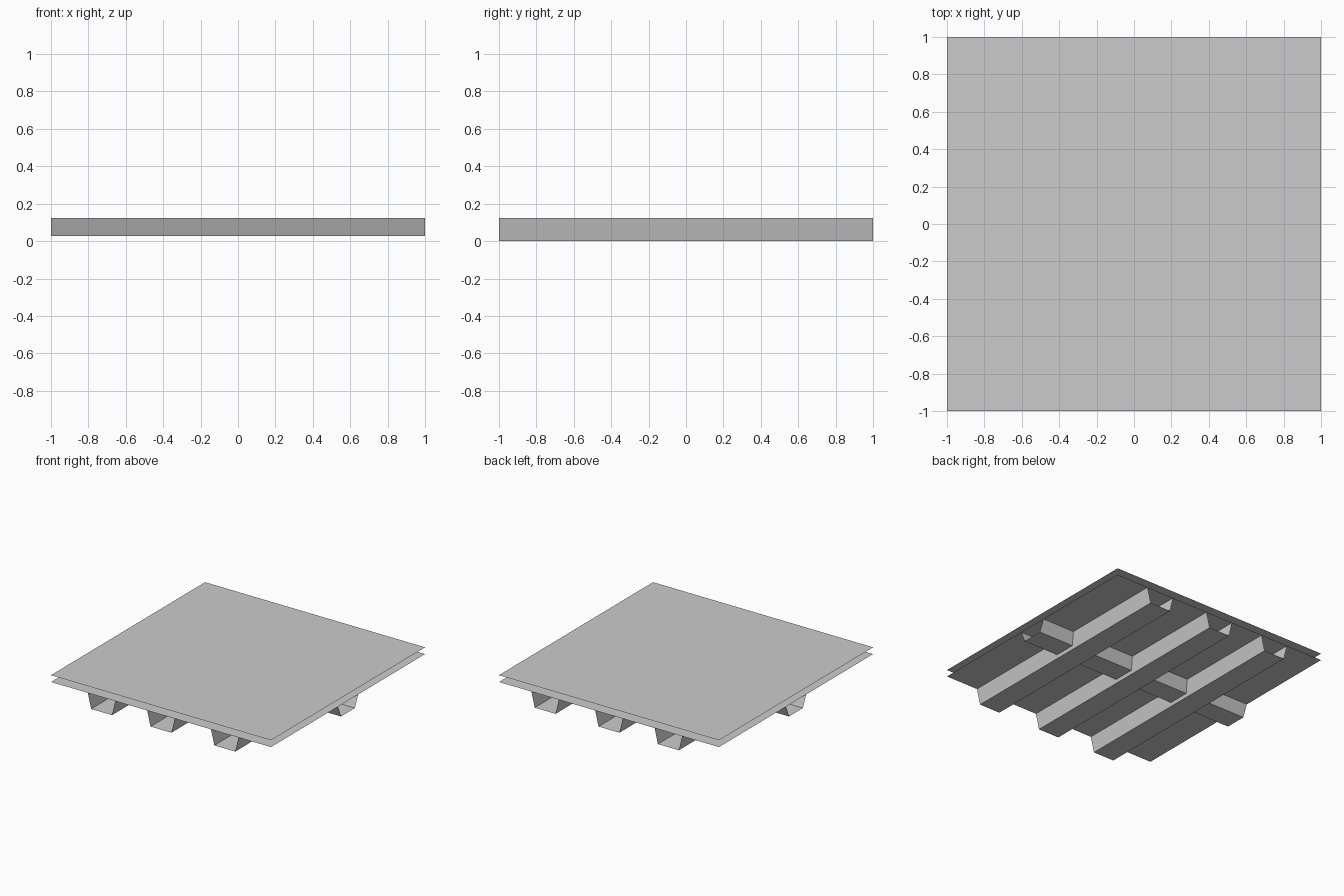
import bpy

# Remove the default cube
cube = bpy.data.objects.get("Cube")
if cube:
    bpy.data.objects.remove(cube)

# Single colour
grey = bpy.data.materials.new("light grey")
grey.use_nodes = True
colour = (0.6, 0.6, 0.6, 1)
grey.diffuse_color = colour
grey.node_tree.nodes["Principled BSDF"].inputs["Base Color"].default_value = colour

DECK_Z = 0.124
TOP_Z = 0.18


def extrude(name, profile, along):
    """Sweep an open (offset, height) profile over the full deck length."""
    verts = []
    for end in (-1, 1):
        for offset, z in profile:
            verts.append((offset, end, z) if along == "y" else (end, offset, z))
    n = len(profile)
    faces = []
    for i in range(n - 1):
        face = (i, i + 1, n + i + 1, n + i)
        faces.append(face if along == "x" else face[::-1])
    mesh = bpy.data.meshes.new(name)
    mesh.from_pydata(verts, [], faces)
    mesh.materials.append(grey)
    obj = bpy.data.objects.new(name, mesh)
    bpy.context.collection.objects.link(obj)
    return obj


def channel(name, centre, half_bottom, half_top, floor, along):
    """Open-ended trapezoidal trough hanging under the deck."""
    profile = [(centre - half_top, DECK_Z), (centre - half_bottom, floor),
               (centre + half_bottom, floor), (centre + half_top, DECK_Z)]
    return extrude(name, profile, along)


# Two thin sheets with an air gap between them
extrude("top_sheet", [(1, TOP_Z), (-1, TOP_Z)], "x")
extrude("deck_sheet", [(1, DECK_Z), (-1, DECK_Z)], "x")

# Three long ribs running front to back
for name, x in (("right_rib", -0.54), ("middle_rib", 0), ("left_rib", 0.58)):
    channel(name, x, 0.095, 0.125, 0, "y")

# Shallower rib crossing them
channel("cross_rib", 0, 0.09, 0.13, 0.028, "x")
